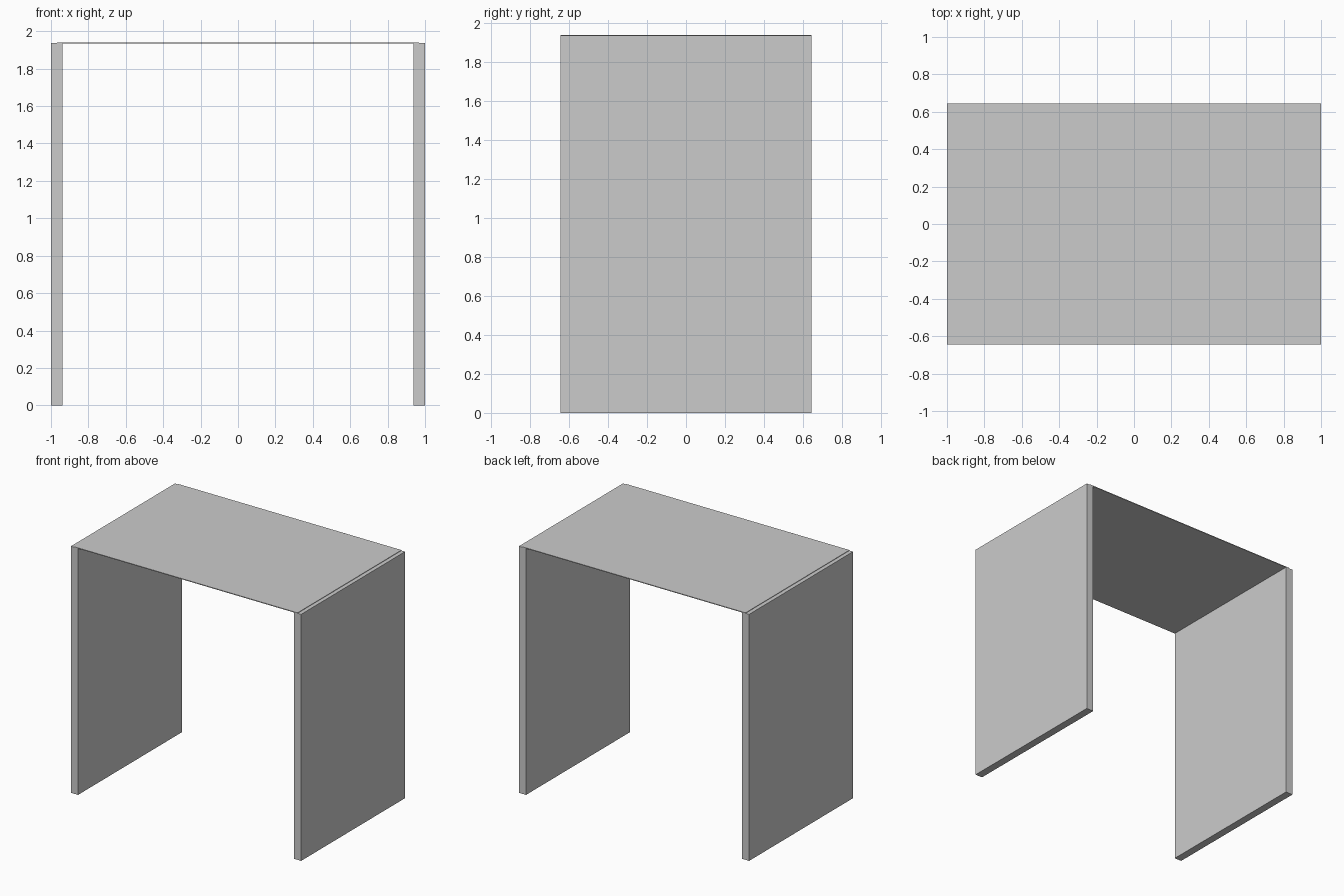
import bpy

if "Cube" in bpy.data.objects:
    bpy.data.objects.remove(bpy.data.objects["Cube"])


def box(name, x0, x1, y, z0, z1):
    bpy.ops.mesh.primitive_cube_add(size=1, location=((x0 + x1) / 2, 0, (z0 + z1) / 2))
    ob = bpy.context.object
    ob.name = name
    ob.scale = (x1 - x0, 2 * y, z1 - z0)
    bpy.ops.object.transform_apply(location=False, rotation=False, scale=True)
    return ob


DEPTH = 0.645  # half depth

# Side panels
box("left_panel", -1.0, -0.938, DEPTH, 0, 1.936)
box("right_panel", 0.938, 1.0, DEPTH, 0, 1.936)

# Thin top sheet resting over the panels' inner halves
box("top_sheet", -0.969, 0.969, DEPTH, 1.934, 1.94)
